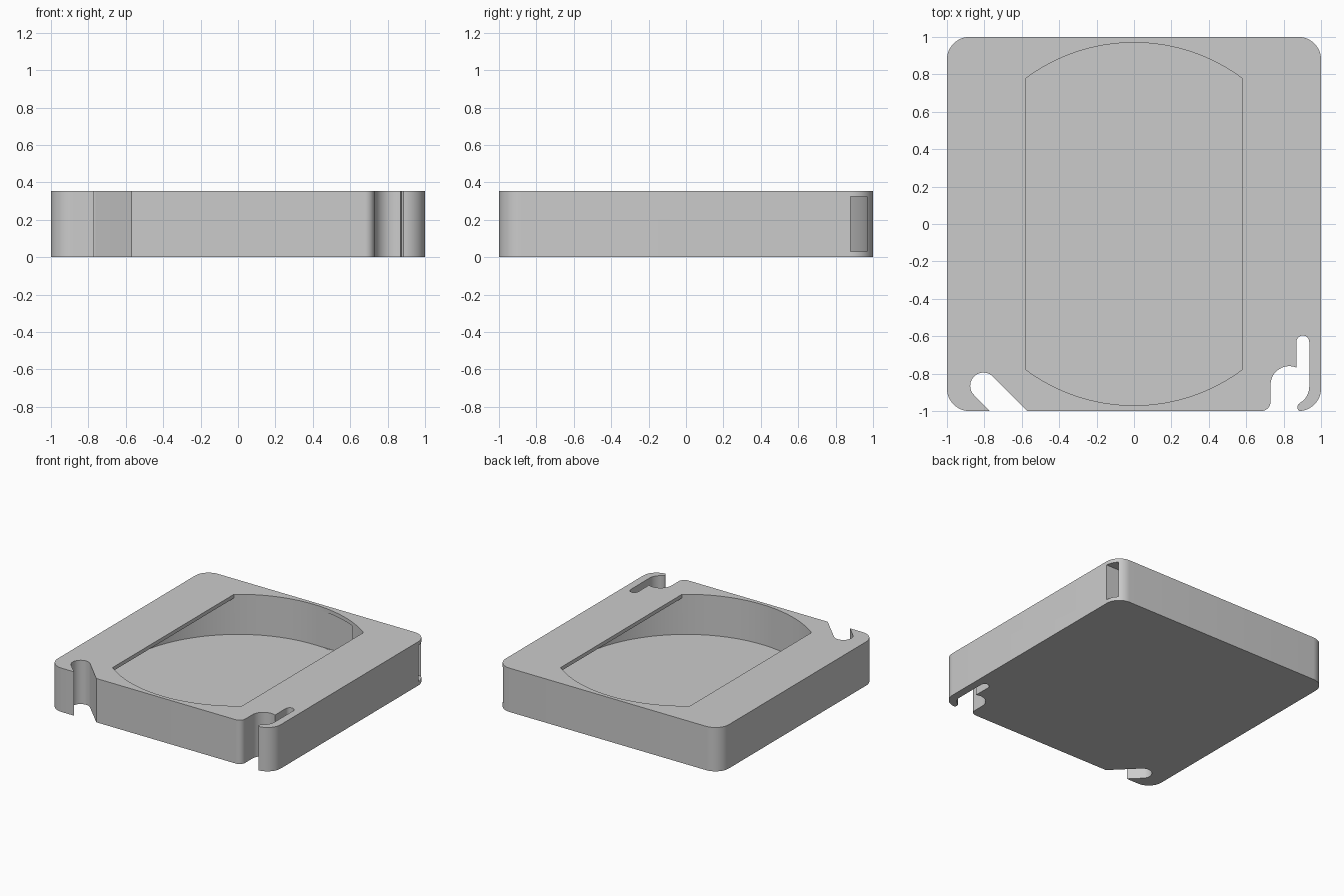
import bpy, bmesh
from math import cos, sin, radians, degrees, acos

cube = bpy.data.objects.get("Cube")
if cube:
    bpy.data.objects.remove(cube, do_unlink=True)

HEIGHT, FLOOR, ROOF = 0.355, 0.03, 0.325   # case height and inner floor / ceiling
RADIUS, OPENING = 0.97, 0.58               # chamber radius and half opening width
CORNER = 0.12

grey = bpy.data.materials.new("light_grey")
grey.use_nodes = True
grey.diffuse_color = (0.6, 0.6, 0.6, 1)
grey.node_tree.nodes["Principled BSDF"].inputs["Base Color"].default_value = (0.6, 0.6, 0.6, 1)


def arc(cx, cy, r, start, end, steps=12):
    """Points along an arc, angles in degrees."""
    angles = [radians(start + (end - start) * i / steps) for i in range(steps + 1)]
    return [(cx + r * cos(a), cy + r * sin(a)) for a in angles]


def loop(bm, outline, z):
    return [bm.verts.new((x, y, z)) for x, y in outline]


def walls(bm, low, high):
    """Quads between two matching loops of vertices."""
    for i in range(len(low)):
        bm.faces.new((low[i - 1], low[i], high[i], high[i - 1]))


def finish(name, bm):
    bmesh.ops.recalc_face_normals(bm, faces=bm.faces[:])
    mesh = bpy.data.meshes.new(name)
    bm.to_mesh(mesh)
    bm.free()
    obj = bpy.data.objects.new(name, mesh)
    bpy.context.collection.objects.link(obj)
    mesh.materials.append(grey)
    return obj


def prism(name, outline, z0, z1):
    bm = bmesh.new()
    low, high = loop(bm, outline, z0), loop(bm, outline, z1)
    walls(bm, low, high)
    bm.faces.new(low)
    bm.faces.new(high)
    return finish(name, bm)


def chamber(name):
    """Round chamber with a narrower opening that leaves a lip on each side."""
    n = 24
    edge = degrees(acos(OPENING / RADIUS))
    stops = [edge, 180 - edge, 180 + edge, 360 - edge, 360 + edge]
    ring = []
    for a, b in zip(stops, stops[1:]):
        ring += arc(0, 0, RADIUS, a, b, n)[:-1]
    bm = bmesh.new()
    low, high = loop(bm, ring, FLOOR), loop(bm, ring, ROOF)
    walls(bm, low, high)
    bm.faces.new(low)
    bm.faces.new(high[n:2 * n + 1])               # under the right lip
    bm.faces.new(high[3 * n:] + high[:1])         # under the left lip
    throat = high[:n + 1] + high[2 * n:3 * n + 1]
    mouth = loop(bm, [v.co.xy for v in throat], HEIGHT + 0.2)
    walls(bm, throat, mouth)
    bm.faces.new(mouth)
    return finish(name, bm)


def cut(target, cutter):
    mod = target.modifiers.new("cut", 'BOOLEAN')
    mod.operation, mod.solver, mod.object = 'DIFFERENCE', 'EXACT', cutter
    bpy.context.view_layer.objects.active = target
    bpy.ops.object.modifier_apply(modifier=mod.name)
    bpy.data.objects.remove(cutter, do_unlink=True)


# Rounded square case
inner = 1 - CORNER
outline = []
for i, (sx, sy) in enumerate([(1, 1), (-1, 1), (-1, -1), (1, -1)]):
    outline += arc(sx * inner, sy * inner, CORNER, 90 * i, 90 * i + 90)
case = prism("case", outline, 0, HEIGHT)

cut(case, chamber("chamber_cutter"))

# Exit channel running from the chamber to the back corner
cut(case, prism("channel_cutter", [(0.02, 0.88), (1.2, 0.88), (1.2, 0.968), (0.02, 0.968)],
                FLOOR + 0.001, ROOF - 0.001))

# Diagonal slot in the front right corner
slot = arc(-0.805, -0.865, 0.0707, 45, 225, 20)
slot += [(x + 0.4, y - 0.4) for x, y in (slot[-1], slot[0])]
cut(case, prism("diagonal_slot_cutter", slot, -0.1, 0.6))

# Hooked notch in the front left corner
notch = [(0.68, -1.2)]
notch += arc(0.68, -0.95, 0.05, -90, 0)          # filleted entry
notch += arc(0.83, -0.86, 0.1, 180, 66.4)        # round pocket
notch += arc(0.903, -0.63, 0.034, 180, 0)        # narrow slot end
notch += arc(0.837, -0.87, 0.1, 0, -60)          # inside of the hook
notch += arc(0.895, -0.98, 0.022, 120, 270)      # hook tip
notch += [(0.895, -1.2)]
cut(case, prism("hook_notch_cutter", notch, -0.1, 0.6))

# Smooth curved walls, crisp edges
bpy.ops.object.select_all(action='DESELECT')
case.select_set(True)
bpy.context.view_layer.objects.active = case
bpy.ops.object.shade_smooth_by_angle(angle=radians(30))
